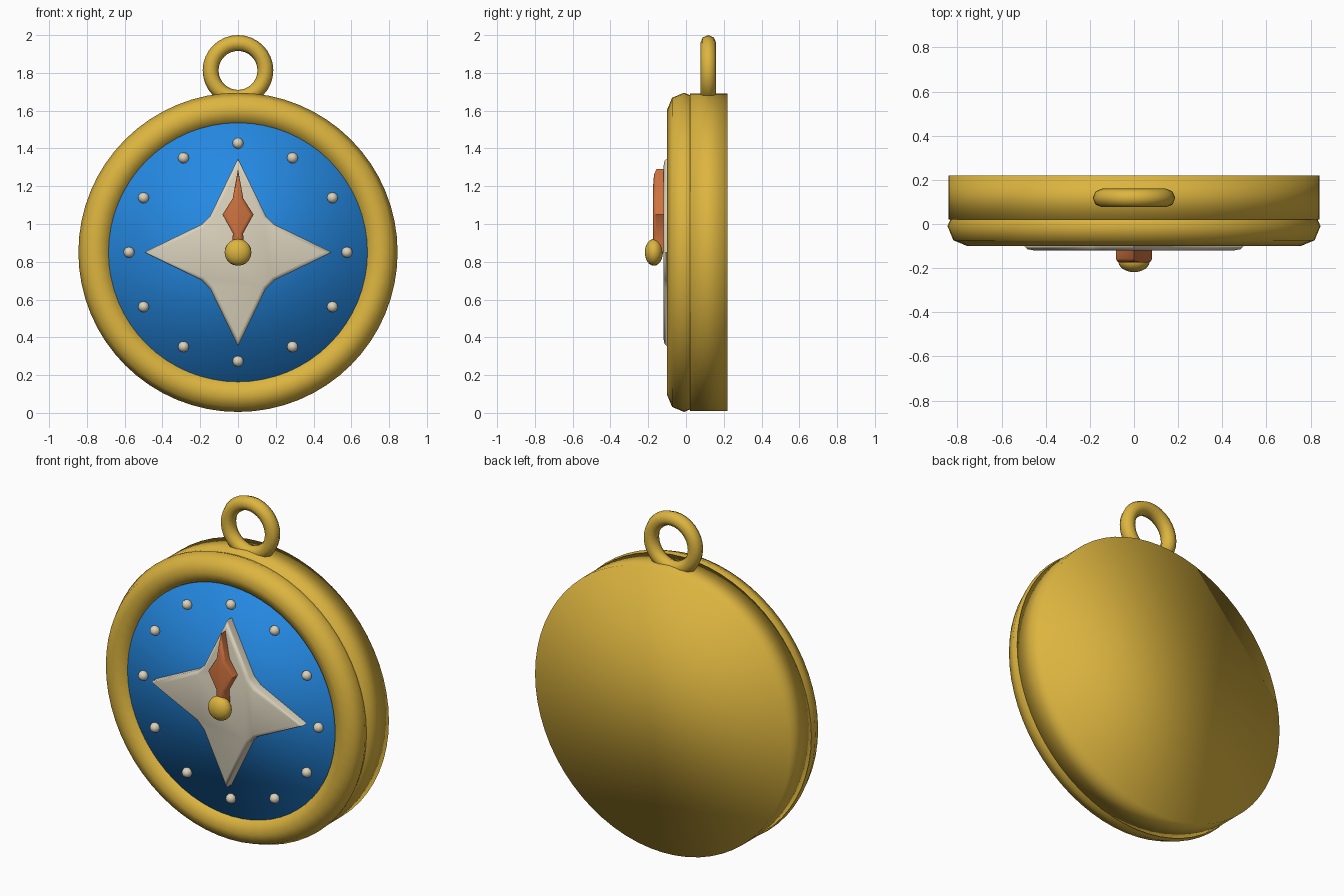
import bpy, bmesh, math

if "Cube" in bpy.data.objects:
    bpy.data.objects.remove(bpy.data.objects["Cube"])

CZ = 0.85                      # height of the dial centre
FACING = (math.pi / 2, 0, 0)   # turns z-axis primitives to face the front


def material(name, rgb):
    m = bpy.data.materials.new(name)
    m.diffuse_color = (*rgb, 1)
    m.use_nodes = True
    m.node_tree.nodes["Principled BSDF"].inputs["Base Color"].default_value = m.diffuse_color
    return m


gold = material("gold", (0.72, 0.46, 0.05))
blue = material("blue", (0.018, 0.25, 0.76))
cream = material("cream", (0.70, 0.64, 0.50))
orange = material("orange", (0.62, 0.17, 0.05))


def finish(name, mat):
    ob = bpy.context.object
    ob.name = name
    ob.data.materials.append(mat)
    bpy.ops.object.transform_apply(location=False, rotation=True, scale=True)
    bpy.ops.object.shade_smooth()
    return ob


def disc(name, mat, radius, y0, y1):
    bpy.ops.mesh.primitive_cylinder_add(vertices=64, radius=radius, depth=y1 - y0,
                                        location=(0, (y0 + y1) / 2, CZ), rotation=FACING)
    return finish(name, mat)


def ring(name, mat, major, minor, loc, segments):
    bpy.ops.mesh.primitive_torus_add(major_radius=major, minor_radius=minor,
                                     major_segments=segments, minor_segments=8,
                                     location=loc, rotation=FACING)
    return finish(name, mat)


def bead(name, mat, loc, scale, segments, rings):
    bpy.ops.mesh.primitive_uv_sphere_add(segments=segments, ring_count=rings, radius=1,
                                         location=loc, rotation=FACING)
    bpy.context.object.scale = scale
    return finish(name, mat)


def plate(name, mat, outline, y_back, y_front, bevel):
    """Extruded outline (x, z around the dial centre) with a rounded front rim."""
    bm = bmesh.new()
    back = [bm.verts.new((x, y_back, CZ + z)) for x, z in outline]
    front = [bm.verts.new((x, y_front, CZ + z)) for x, z in outline]
    bm.faces.new(back[::-1])
    face = bm.faces.new(front)
    for i in range(len(outline)):
        j = (i + 1) % len(outline)
        bm.faces.new((back[i], back[j], front[j], front[i]))
    bmesh.ops.recalc_face_normals(bm, faces=bm.faces)
    bmesh.ops.bevel(bm, geom=list(face.edges), offset=bevel, segments=2, profile=0.5,
                    affect='EDGES', clamp_overlap=True)
    me = bpy.data.meshes.new(name)
    bm.to_mesh(me)
    bm.free()
    ob = bpy.data.objects.new(name, me)
    bpy.context.collection.objects.link(ob)
    bpy.ops.object.select_all(action='DESELECT')
    bpy.context.view_layer.objects.active = ob
    ob.select_set(True)
    finish(name, mat)
    bpy.ops.object.shade_smooth_by_angle(angle=math.radians(50))
    return ob


# Case, bezel, hanging loop and dial
disc("case", gold, 0.84, 0.02, 0.22)
ring("bezel", gold, 0.755, 0.09, (0, -0.01, CZ), 64)
ring("hanging_loop", gold, 0.145, 0.042, (0, 0.118, 1.813), 32)
disc("dial", blue, 0.69, -0.06, 0.03)

# Twelve dial markers
for i in range(12):
    a = i * math.pi / 6
    bead(f"marker_{i + 1}", cream,
         (0.577 * math.sin(a), -0.066, CZ + 0.577 * math.cos(a)),
         (0.029, 0.029, 0.029), 12, 8)

# Four-pointed star with blunt inner corners
star = []
for i in range(4):
    c, s = round(math.cos(i * math.pi / 2)), round(math.sin(i * math.pi / 2))
    for x, z in ((0.497, 0), (0.192, 0.148), (0.148, 0.192)):
        star.append((c * x - s * z, s * x + c * z))
plate("star", cream, star, -0.05, -0.12, 0.02)

# Pointer with a spear-shaped head
half = [(0.034, 0.0), (0.027, 0.1), (0.082, 0.2), (0.028, 0.285)]
needle = half + [(0, 0.44)] + [(-x, z) for x, z in reversed(half)]
plate("needle", orange, needle, -0.115, -0.175, 0.018)

# Centre knob
bead("knob", gold, (0, -0.17, CZ), (0.071, 0.071, 0.048), 20, 12)
